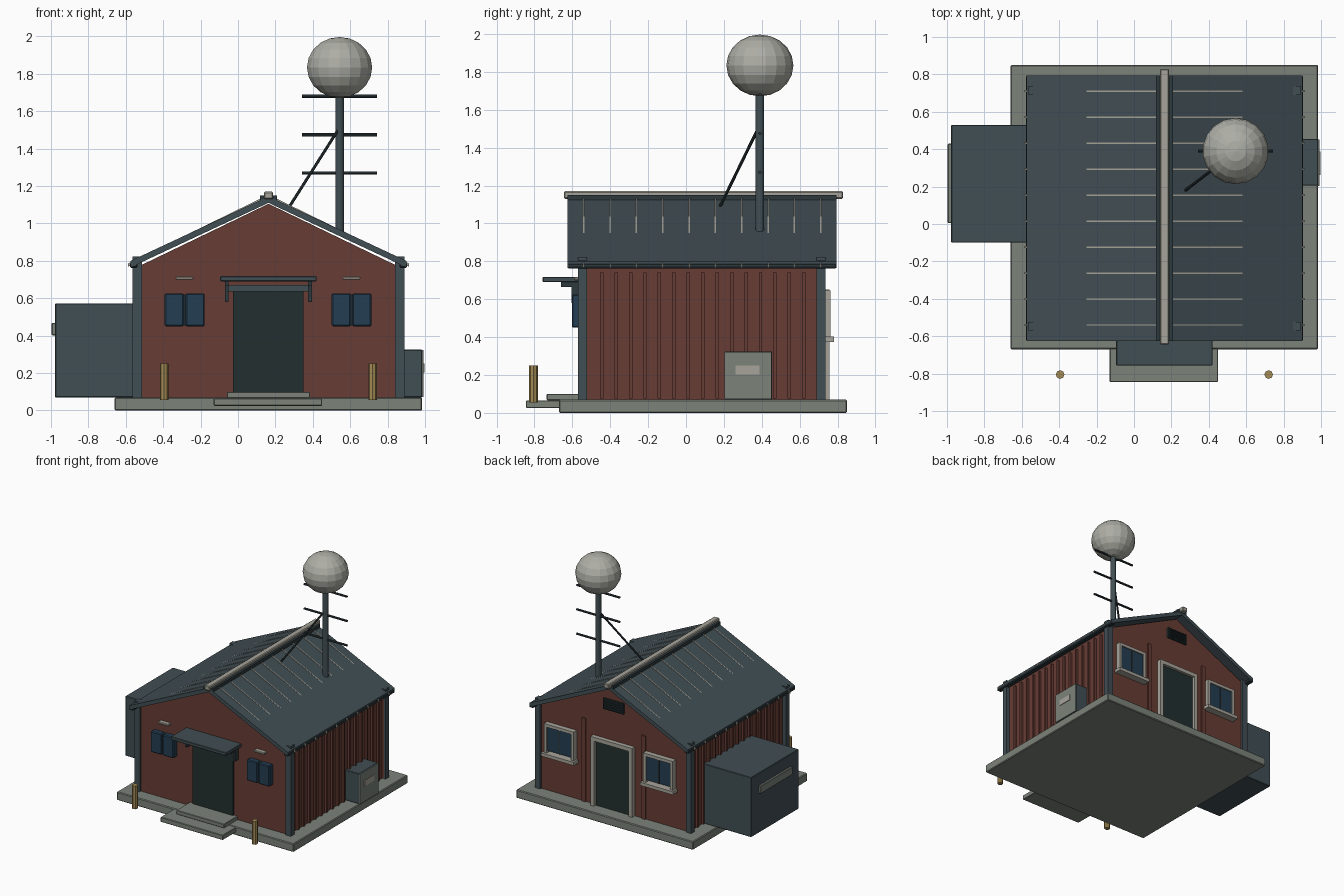
import bpy, bmesh, math
from mathutils import Vector

if "Cube" in bpy.data.objects:
    bpy.data.objects.remove(bpy.data.objects["Cube"], do_unlink=True)


def material(name, r, g, b):
    m = bpy.data.materials.new(name)
    m.use_nodes = True
    m.diffuse_color = (r, g, b, 1)
    m.node_tree.nodes["Principled BSDF"].inputs["Base Color"].default_value = (r, g, b, 1)
    return m


RED = material("red_brown_cladding", .135, .045, .034)
SLATE = material("slate_metal", .053, .077, .088)
CONCRETE = material("concrete", .20, .225, .195)
DARK = material("dark_door", .016, .028, .028)
GLASS = material("navy_glass", .017, .047, .085)
TRIM = material("pale_trim", .38, .37, .32)
DOME = material("dome_grey", .42, .42, .38)
YELLOW = material("ochre_post", .37, .26, .09)
IRON = material("dark_iron", .027, .040, .046)

CX = 0.163            # building centre line
RIDGE, SLOPE = 1.145, 0.468


def finish(name, bm, mat, bevel=0):
    bmesh.ops.recalc_face_normals(bm, faces=bm.faces)
    me = bpy.data.meshes.new(name)
    bm.to_mesh(me)
    bm.free()
    me.materials.append(mat)
    ob = bpy.data.objects.new(name, me)
    bpy.context.collection.objects.link(ob)
    if bevel:
        mod = ob.modifiers.new("soft_edges", 'BEVEL')
        mod.width, mod.segments = bevel, 1
    return ob


def box(name, x, y, z, mat, bevel=0):
    bm = bmesh.new()
    bmesh.ops.create_cube(bm, size=1)
    for v in bm.verts:
        v.co = [(a + b) / 2 + c * (b - a) for (a, b), c in zip((x, y, z), v.co)]
    return finish(name, bm, mat, bevel)


def prism(name, profile, y0, y1, mat):
    """Extrude an x-z outline along y."""
    bm = bmesh.new()
    face = bm.faces.new([bm.verts.new((x, y0, z)) for x, z in profile])
    new = bmesh.ops.extrude_face_region(bm, geom=[face])["geom"]
    bmesh.ops.translate(bm, vec=(0, y1 - y0, 0),
                        verts=[v for v in new if isinstance(v, bmesh.types.BMVert)])
    return finish(name, bm, mat)


def rod(name, a, b, r, mat, sides=10):
    a, b = Vector(a), Vector(b)
    bm = bmesh.new()
    bmesh.ops.create_cone(bm, cap_ends=True, segments=sides, radius1=r, radius2=r,
                          depth=(b - a).length)
    ob = finish(name, bm, mat)
    ob.location = (a + b) / 2
    ob.rotation_euler = (b - a).to_track_quat('Z', 'Y').to_euler()
    return ob


def sided(s, a, b):
    """Interval at distances a..b from the centre line, on side s."""
    return tuple(sorted((CX + s * a, CX + s * b)))


# Foundation and front steps
box("foundation", (-.66, .985), (-.67, .85), (0, .07), CONCRETE, .006)
box("lower_step", (-.13, .45), (-.845, -.6), (.025, .066), CONCRETE, .004)
box("upper_step", (-.06, .385), (-.735, -.55), (.066, .10), CONCRETE, .004)

# Gabled wall block
prism("walls", [(CX - .695, .07), (CX + .695, .07), (CX + .695, .77),
                (CX, 1.105), (CX - .695, .77)], -.555, .72, RED)

# Roof sheets, eaves, ribs and cladding on both sides
for s, side in ((1, "left"), (-1, "right")):
    low = RIDGE - SLOPE * .738
    prism("roof_" + side, [(CX, RIDGE), (CX + s * .738, low),
                           (CX + s * .738, low - .035), (CX, RIDGE - .035)], -.625, .795, SLATE)
    box("gutter_" + side, sided(s, .70, .74), (-.625, .795), (.763, .79), IRON, .006)
    for i in range(10):
        y = -.54 + i * .139
        prism("roof_rib_" + side, [(CX + s * .02, 1.144), (CX + s * .752, .786),
                                   (CX + s * .752, .768), (CX + s * .02, 1.126)],
              y - .004, y + .004, TRIM)
    for i in range(16):
        y = -.445 + i * .0762
        box("cladding_rib_" + side, sided(s, .69, .713), (y - .009, y + .009), (.075, .74), RED)
    for y in (-.57, .69):
        box("corner_post_" + side, sided(s, .677, .727), (y, y + .047), (.07, .824), SLATE)

box("ridge_flashing", (CX - .045, CX + .045), (-.625, .795), (1.118, 1.15), IRON)
box("ridge_cap", (CX - .025, CX + .025), (-.645, .83), (1.13, 1.17), TRIM, .006)

# Front entrance
box("front_door", (-.027, .35), (-.568, -.54), (.10, .64), DARK)
box("front_lintel", (-.05, .375), (-.585, -.54), (.635, .672), SLATE)
box("canopy", (-.095, .42), (-.757, -.54), (.69, .718), SLATE, .004)
for x in (-.06, .385):
    box("canopy_bracket", (x - .01, x + .01), (-.605, -.55), (.58, .69), IRON)
    box("canopy_arm", (x - .01, x + .01), (-.66, -.55), (.665, .69), IRON)

# Front windows and lamps
for x in (-.285, .607):
    box("front_window_backing", (x - .1, x + .1), (-.59, -.54), (.455, .62), IRON)
    for s in (-1, 1):
        a, b = sorted((x + s * .004, x + s * .107))
        box("front_window_pane", (a, b), (-.603, -.55), (.45, .626), GLASS, .007)
    box("front_lamp", (x - .048, x + .048), (-.592, -.55), (.699, .717), TRIM, .005)

# Back door with frame
box("back_door", (-.0, .345), (.71, .733), (.07, .62), DARK)
for x in (-.012, .342):
    box("back_door_jamb", (x - .016, x + .016), (.71, .757), (.07, .65), TRIM)
box("back_door_head", (-.028, .358), (.71, .757), (.617, .65), TRIM)

# Back windows with frames and sills
for x in (-.272, .65):
    for s in (-1, 1):
        a, b = sorted((x + s * .005, x + s * .115))
        box("back_window_pane", (a, b), (.71, .752), (.42, .62), GLASS)
        a, b = sorted((x + s * .112, x + s * .138))
        box("back_window_jamb", (a, b), (.71, .762), (.40, .645), TRIM)
    box("back_window_mullion", (x - .006, x + .006), (.71, .757), (.42, .62), IRON)
    box("back_window_head", (x - .138, x + .138), (.71, .762), (.62, .645), TRIM)
    box("back_window_sill", (x - .153, x + .153), (.71, .782), (.375, .402), TRIM)

for x in (.443, -.115):
    box("back_cladding_strip", (x - .018, x + .018), (.71, .731), (.07, .77), RED)

# Gable vent with louvres
box("vent", (CX - .095, CX + .095), (.71, .735), (.90, .99), DARK)
for i in range(4):
    z = .915 + i * .02
    box("vent_louvre", (CX - .085, CX + .085), (.72, .745), (z - .004, z + .004), IRON)

# Side annex
box("annex", (-.978, -.53), (-.10, .53), (.07, .572), SLATE, .004)
box("annex_grille", (-.996, -.97), (.005, .43), (.402, .468), CONCRETE, .004)

# Utility cabinet on the other side
box("cabinet", (.84, .984), (.205, .455), (.07, .325), SLATE, .004)
box("cabinet_door", (.983, .991), (.203, .452), (.072, .322), CONCRETE)
box("cabinet_plate", (.99, .996), (.262, .388), (.202, .25), TRIM)

# Yellow guard posts
for x in (-.395, .72):
    rod("guard_post", (x, -.805, .055), (x, -.805, .25), .023, YELLOW, 8)

# Mast, crossbars, brace and dome
MX, MY = .543, .39
rod("mast", (MX, MY, .95), (MX, MY, 1.70), .023, SLATE, 12)
for z in (1.27, 1.475, 1.68):
    rod("mast_crossbar", (MX - .2, MY, z), (MX + .2, MY, z), .009, IRON, 8)
rod("mast_brace", (.275, .18, 1.09), (.535, .38, 1.50), .008, IRON, 8)

bm = bmesh.new()
bmesh.ops.create_uvsphere(bm, u_segments=18, v_segments=10, radius=.177)
bmesh.ops.scale(bm, vec=(1, 1, .92), verts=bm.verts)
dome = finish("dome", bm, DOME)
dome.location = (MX, MY, 1.834)
